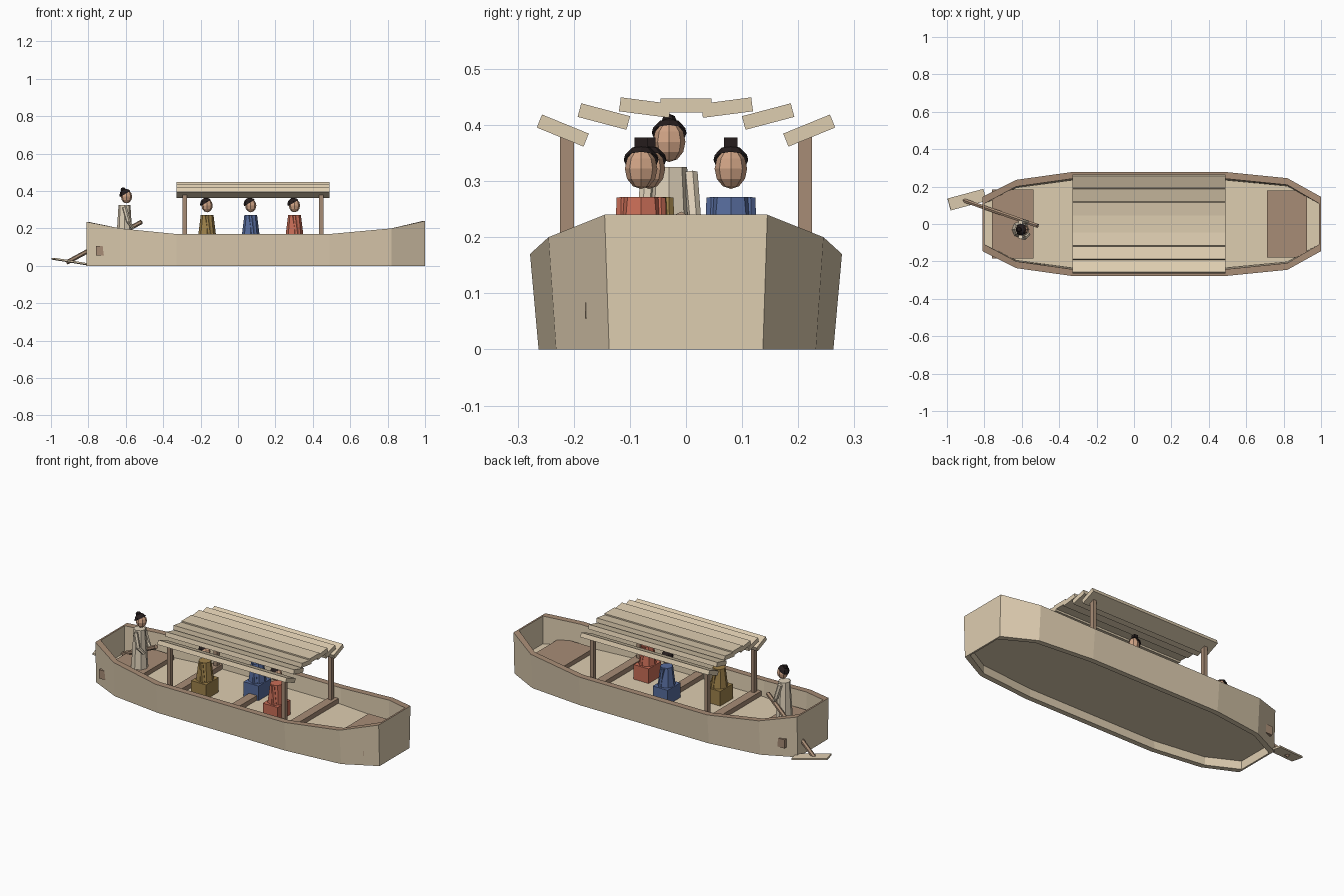
import bpy, bmesh, math
from mathutils import Matrix, Vector, Euler

cube = bpy.data.objects.get("Cube")
if cube:
    bpy.data.objects.remove(cube, do_unlink=True)


def material(name, rgb):
    m = bpy.data.materials.new(name)
    m.use_nodes = True
    m.diffuse_color = (*rgb, 1)
    bsdf = m.node_tree.nodes["Principled BSDF"]
    bsdf.inputs["Base Color"].default_value = (*rgb, 1)
    bsdf.inputs["Roughness"].default_value = 0.9
    return m


TAN = material("pale wood", (0.73, 0.61, 0.435))
BROWN = material("brown wood", (0.39, 0.265, 0.18))
RED = material("red cloth", (0.59, 0.155, 0.095))
BLUE = material("blue cloth", (0.095, 0.15, 0.34))
OCHRE = material("ochre cloth", (0.35, 0.225, 0.07))
LINEN = material("linen cloth", (0.74, 0.64, 0.49))
SKIN = material("skin", (0.64, 0.375, 0.24))
HAIR = material("dark hair", (0.018, 0.012, 0.012))


def finish(name, bm, *mats):
    bmesh.ops.recalc_face_normals(bm, faces=bm.faces)
    me = bpy.data.meshes.new(name)
    bm.to_mesh(me)
    bm.free()
    for m in mats:
        me.materials.append(m)
    ob = bpy.data.objects.new(name, me)
    bpy.context.collection.objects.link(ob)
    return ob


def box(name, center, size, mat, rot=(0, 0, 0)):
    bm = bmesh.new()
    mtx = Matrix.LocRotScale(Vector(center), Euler(rot), Vector(size))
    bmesh.ops.create_cube(bm, size=1, matrix=mtx)
    return finish(name, bm, mat)


def rod(name, a, b, r1, r2, mat, sides=6):
    """Tapered bar from point a to point b."""
    a, b = Vector(a), Vector(b)
    bm = bmesh.new()
    turn = (b - a).to_track_quat('Z', 'Y').to_matrix().to_4x4()
    bmesh.ops.create_cone(bm, cap_ends=True, segments=sides, radius1=r1, radius2=r2,
                          depth=(b - a).length,
                          matrix=Matrix.Translation((a + b) / 2) @ turn)
    return finish(name, bm, mat)


def ball(name, center, size, mat, seg=8, rings=6, cut=None):
    """Faceted ellipsoid; cut is an optional plane (point, normal) to keep above."""
    bm = bmesh.new()
    mtx = Matrix.LocRotScale(Vector(center), None, Vector(size))
    bmesh.ops.create_uvsphere(bm, u_segments=seg, v_segments=rings, radius=1, matrix=mtx)
    if cut:
        bmesh.ops.bisect_plane(bm, geom=bm.verts[:] + bm.edges[:] + bm.faces[:],
                               plane_co=cut[0], plane_no=cut[1], clear_inner=True)
    return finish(name, bm, mat)


# Hull stations: x, half width at rim, rim height
STATIONS = [(-0.81, 0.145, 0.235), (-0.63, 0.236, 0.20), (-0.33, 0.278, 0.17),
            (0.49, 0.278, 0.17), (0.82, 0.245, 0.20), (1.0, 0.145, 0.24)]


def outline(width_scale, inset, end_inset, height=None):
    """Closed ring of points around the boat."""
    side = []
    for i, (x, w, z) in enumerate(STATIONS):
        x += end_inset * ((i == 0) - (i == len(STATIONS) - 1))
        side.append((x, w * width_scale - inset, z if height is None else height))
    return side + [(x, -y, z) for x, y, z in reversed(side)]


# Hull walls, open below the floor, with brown rim
bm = bmesh.new()
loops = [outline(1, 0, 0), outline(0.945, 0, 0, 0),
         outline(0.945, 0.03, 0.01, 0), outline(1, 0.036, 0.01)]
loops = [[bm.verts.new(p) for p in ring] for ring in loops]
n = len(loops[0])
for k in range(4):
    a, b = loops[k], loops[(k + 1) % 4]
    for i in range(n):
        j = (i + 1) % n
        f = bm.faces.new((a[i], a[j], b[j], b[i]))
        f.material_index = int(k == 3)
finish("hull", bm, TAN, BROWN)

# Floor
bm = bmesh.new()
face = bm.faces.new([bm.verts.new(p) for p in outline(0.96, 0.032, 0.008, 0.048)])
ext = bmesh.ops.extrude_face_region(bm, geom=[face])
bmesh.ops.translate(bm, vec=(0, 0, 0.032),
                    verts=[v for v in ext["geom"] if isinstance(v, bmesh.types.BMVert)])
finish("floor", bm, TAN)

# End decks and cross benches
box("stern_deck", (-0.648, 0, 0.08), (0.22, 0.37, 0.05), BROWN)
box("bow_deck", (0.818, 0, 0.08), (0.216, 0.358, 0.05), BROWN)
for i, x in enumerate((-0.29, 0.08, 0.45)):
    box(f"cross_bench_{i + 1}", (x, 0, 0.082), (0.05, 0.48, 0.05), BROWN)

# Canopy posts and roof planks
for x in (-0.285, 0.445):
    for s in (-1, 1):
        box("canopy_post", (x, s * 0.212, 0.23), (0.022, 0.025, 0.31), BROWN)
for i, z in zip(range(-3, 4), (0.39, 0.415, 0.431, 0.435, 0.431, 0.415, 0.39)):
    box("roof_plank", (0.08, i * 0.0732, z), (0.82, 0.09, 0.025), TAN,
        (math.radians(7.4 * i), 0, 0))


# Head with swept-back hair, looking toward +x
def head(who, x, y, z):
    ball(who + "_head", (x, y, z), (0.030, 0.029, 0.036), SKIN)
    ball(who + "_hair", (x - 0.004, y, z + 0.008), (0.034, 0.033, 0.034), HAIR,
         cut=((x, y, z + 0.018), (-0.6, 0, 1)))


# Seated passengers
def passenger(who, x, y, cloth):
    box(who + "_lap", (x, y, 0.122), (0.095, 0.115, 0.085), cloth)
    rod(who + "_torso", (x, y, 0.16), (x, y, 0.272), 0.048, 0.034, cloth, 8)
    for s in (-1, 1):
        rod(who + "_arm", (x + 0.014, y + s * 0.036, 0.16),
            (x, y + s * 0.033, 0.27), 0.013, 0.011, cloth)
    head(who, x, y, 0.322)
    box(who + "_topknot", (x - 0.006, y, 0.364), (0.024, 0.024, 0.028), HAIR)


passenger("rear_passenger", -0.165, -0.066, OCHRE)
passenger("middle_passenger", 0.068, 0.08, BLUE)
passenger("front_passenger", 0.302, -0.08, RED)

# Standing rower
rx, ry = -0.607, -0.03
rod("rower_robe", (rx, ry, 0.1), (rx, ry, 0.325), 0.046, 0.032, LINEN, 8)
for s in (-1, 1):
    shoulder = (rx, ry + s * 0.038, 0.315)
    elbow = (rx + 0.022, ry + s * 0.045, 0.235)
    rod("rower_upper_arm", shoulder, elbow, 0.013, 0.012, LINEN)
    rod("rower_forearm", elbow, (-0.562, ry + s * 0.03 + 0.006, 0.2), 0.011, 0.009, LINEN)
head("rower", -0.596, ry, 0.37)
ball("rower_topknot", (-0.614, ry, 0.406), (0.016, 0.014, 0.014), HAIR, 6, 4)

# Steering oar
rod("oar_shaft", (-0.915, 0.128, 0.018), (-0.515, -0.01, 0.235), 0.012, 0.012, BROWN)
box("oar_blade", (-0.893, 0.13, 0.0225), (0.20, 0.066, 0.0095), TAN,
    (0, math.radians(9), math.radians(15)))
